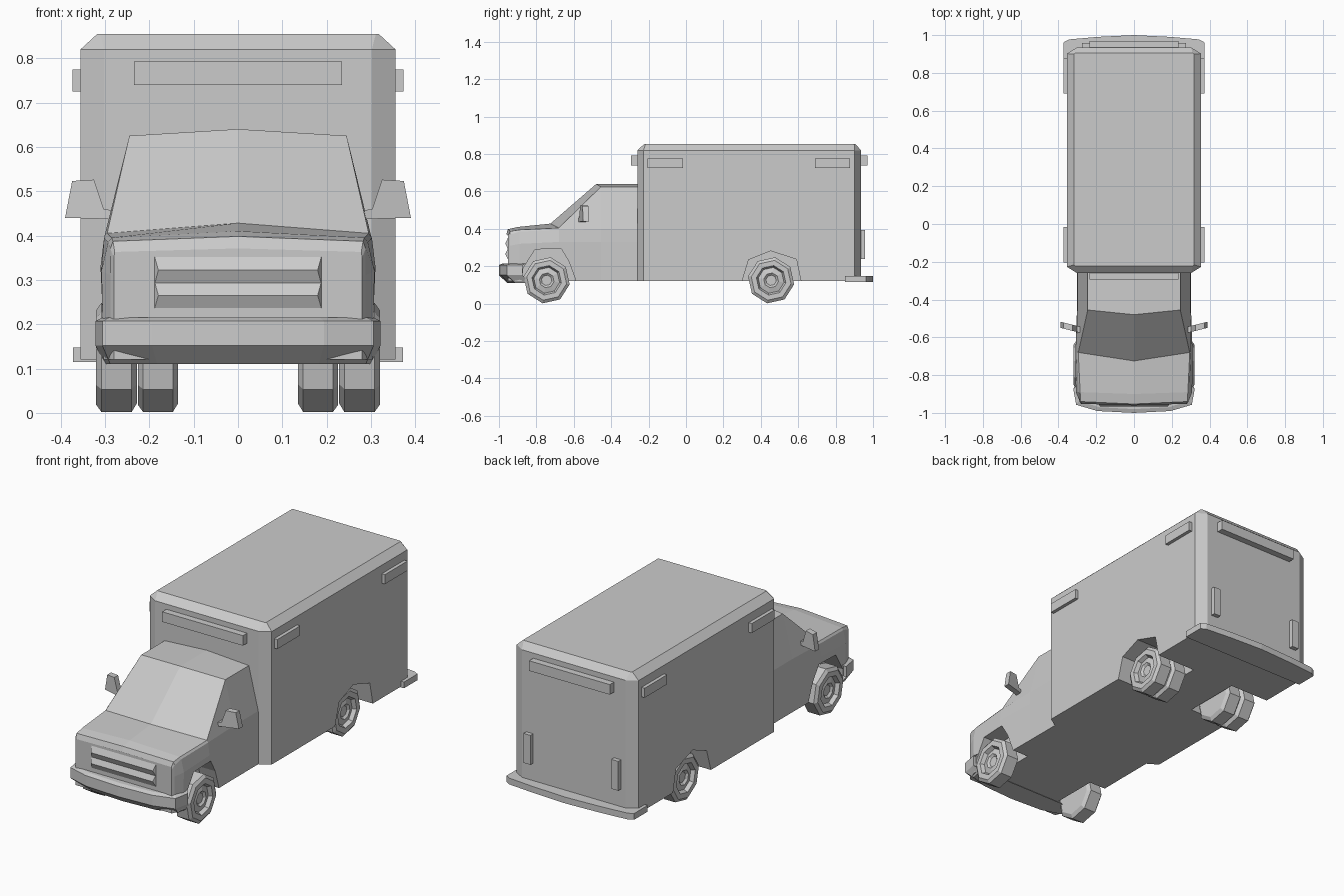
import bpy, bmesh, math

if "Cube" in bpy.data.objects:
    bpy.data.objects.remove(bpy.data.objects["Cube"])


def loft(name, rings):
    """Skin closed rings of equal length and cap both ends."""
    bm = bmesh.new()
    vs = [[bm.verts.new(p) for p in r] for r in rings]
    n = len(rings[0])
    for a, b in zip(vs, vs[1:]):
        for i in range(n):
            j = (i + 1) % n
            bm.faces.new((a[i], a[j], b[j], b[i]))
    bm.faces.new(vs[0])
    bm.faces.new(vs[-1][::-1])
    bmesh.ops.recalc_face_normals(bm, faces=bm.faces)
    me = bpy.data.meshes.new(name)
    bm.to_mesh(me)
    bm.free()
    ob = bpy.data.objects.new(name, me)
    bpy.context.collection.objects.link(ob)
    return ob


def block(name, x0, x1, y0, y1, z0, z1):
    base = [(x0, y0), (x1, y0), (x1, y1), (x0, y1)]
    return loft(name, [[(x, y, z) for x, y in base] for z in (z0, z1)])


def mirrored(half):
    """Close a half outline (first value is x) across x = 0."""
    return half + [(-p[0], *p[1:]) for p in reversed(half) if p[0] > 1e-6]


def cut_arch(body, profile, x_in):
    """Cut a wheel well on both sides of a body."""
    for s in (-1, 1):
        c = loft("arch_cutter", [[(s * x, y, z) for y, z in profile] for x in (x_in, 0.45)])
        c.hide_render = True
        m = body.modifiers.new("arch", 'BOOLEAN')
        m.operation, m.solver, m.object = 'DIFFERENCE', 'EXACT', c
        bpy.context.view_layer.objects.active = body
        bpy.ops.object.modifier_apply(modifier=m.name)
        bpy.data.objects.remove(c)


def wheel(name, side, x_in, x_out, y):
    """Eight-sided tyre with a dished rim and raised hub."""
    steps = [(x_in, 0.105), (x_in + 0.012, 0.125), (x_out - 0.012, 0.125),
             (x_out, 0.108), (x_out, 0.08), (x_out - 0.02, 0.07),
             (x_out - 0.012, 0.04), (x_out - 0.022, 0.028)]
    angs = [math.radians(10 + 45 * i) for i in range(8)]
    loft(name, [[(side * x, y + r * math.sin(a), 0.125 + r * math.cos(a)) for a in angs]
                for x, r in steps])


# rear box body with chamfered corners and roof edge
def box_ring(z, w, y0, y1, cx, cy):
    return [(x, y, z) for x, y in mirrored(
        [(w - cx, y0), (w, y0 + cy), (w, y1 - cy), (w - cx, y1)])]


box = loft("box_body", [box_ring(0.12, 0.355, -0.26, 0.935, 0.053, 0.033),
                        box_ring(0.82, 0.355, -0.26, 0.935, 0.053, 0.033),
                        box_ring(0.855, 0.317, -0.222, 0.905, 0.006, 0.006)])
cut_arch(box, [(0.30, 0.05), (0.30, 0.12), (0.335, 0.235), (0.452, 0.282),
               (0.59, 0.237), (0.615, 0.12), (0.615, 0.05)], 0.125)

# cab: edge y, centre y, then bottom, crease, belt, top edge, top centre (x, z)
sections = [
    (-0.25, -0.25, (0.30, 0.12), (0.302, 0.33), (0.30, 0.40), (0.245, 0.625), 0.64),
    (-0.455, -0.48, (0.30, 0.12), (0.302, 0.33), (0.30, 0.40), (0.245, 0.625), 0.64),
    (-0.68, -0.725, (0.302, 0.12), (0.31, 0.33), (0.302, 0.395), (0.295, 0.405), 0.428),
    (-0.89, -0.90, (0.303, 0.12), (0.308, 0.32), (0.293, 0.385), (0.285, 0.395), 0.41),
    (-0.94, -0.953, (0.287, 0.12), (0.287, 0.31), (0.288, 0.37), (0.282, 0.387), 0.398),
    (-0.952, -0.96, (0.28, 0.12), (0.28, 0.31), (0.28, 0.35), (0.278, 0.363), 0.371)]
rings = []
for ye, yc, *pts, zc in sections:
    rings.append(mirrored([(x, ye, z) for x, z in pts] + [(0, yc, zc)]))
cab = loft("cab", rings)
cut_arch(cab, [(-0.885, 0.05), (-0.87, 0.19), (-0.807, 0.29), (-0.668, 0.295),
               (-0.626, 0.225), (-0.588, 0.12), (-0.588, 0.05)], 0.205)

# grille ridges
zig = [(-0.93, 0.352), (-0.952, 0.352), (-0.966, 0.322), (-0.953, 0.293),
       (-0.966, 0.265), (-0.952, 0.236), (-0.93, 0.236)]
loft("grille", [[(s * (0.188 + (y + 0.952) * 0.6), y, z) for y, z in zig] for s in (-1, 1)])

# front bumper, tucked in underneath
nose = [(0.315, -0.875), (0.30, -0.957), (0.19, -0.99), (0, -1.0)]
loft("front_bumper", [mirrored([(x * k, y + d, z) for x, y in nose]) for z, k, d in
                      ((0.11, 0.96, 0.045), (0.152, 1.02, 0.0), (0.207, 1.02, 0.0),
                       (0.215, 0.97, 0.02))])

# rear step bumper
step = [(0.372, 0.85), (0.372, 0.962), (0.345, 0.977), (0.2, 0.99), (0, 1.0)]
loft("rear_step", [mirrored([(x, y, z) for x, y in step]) for z in (0.115, 0.148)])

# end warning lights
block("front_light_bar", -0.235, 0.235, -0.295, -0.25, 0.74, 0.793)
block("rear_light_bar", -0.235, 0.235, 0.925, 0.97, 0.74, 0.793)

mirror = [(0.285, 0.437), (0.39, 0.44), (0.374, 0.523), (0.325, 0.526),
          (0.303, 0.46), (0.285, 0.457)]
for s, tag in ((1, "left"), (-1, "right")):
    # side warning lights and tail lights
    for pos, y0, y1 in (("front", -0.205, -0.015), ("rear", 0.69, 0.877)):
        block(f"side_light_{pos}_{tag}", s * 0.34, s * 0.373, y0, y1, 0.725, 0.775)
    block(f"tail_light_{tag}", s * 0.236, s * 0.276, 0.92, 0.958, 0.24, 0.395)
    # door mirror, swept back toward the cab
    loft(f"door_mirror_{tag}", [[(s * x, y - 0.25 * (x - 0.34) * -1, z) for x, z in mirror]
                                for y in (-0.562, -0.53)])
    # wheels, doubled at the rear
    wheel(f"front_wheel_{tag}", s, 0.228, 0.32, -0.745)
    wheel(f"rear_outer_wheel_{tag}", s, 0.23, 0.318, 0.455)
    wheel(f"rear_inner_wheel_{tag}", s, 0.135, 0.226, 0.455)
